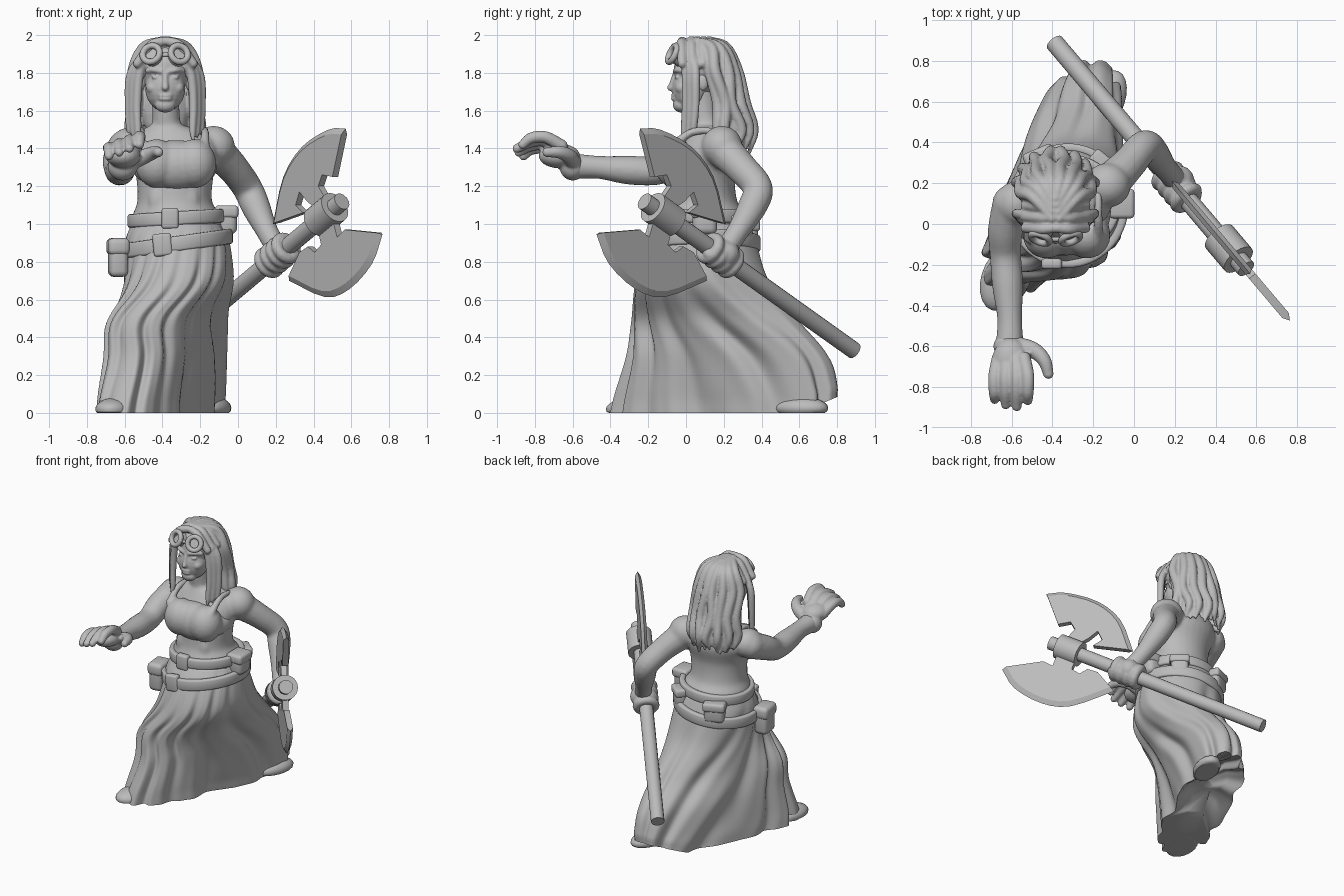
import bpy, bmesh, math, random
from mathutils import Vector, Matrix

random.seed(4)
if "Cube" in bpy.data.objects:
    bpy.data.objects.remove(bpy.data.objects["Cube"])

grey = bpy.data.materials.new("plain grey")
grey.use_nodes = True
grey.diffuse_color = (0.5, 0.5, 0.5, 1)
grey.node_tree.nodes["Principled BSDF"].inputs["Base Color"].default_value = (0.5, 0.5, 0.5, 1)


def finish(bm, name, voxel=0, relax=0, angle=40):
    """Turn a bmesh into an object, fused by voxels when asked."""
    bmesh.ops.recalc_face_normals(bm, faces=bm.faces)
    me = bpy.data.meshes.new(name)
    bm.to_mesh(me)
    bm.free()
    ob = bpy.data.objects.new(name, me)
    bpy.context.collection.objects.link(ob)
    me.materials.append(grey)
    if voxel:
        mod = ob.modifiers.new("fuse", 'REMESH')
        mod.mode, mod.voxel_size, mod.use_smooth_shade = 'VOXEL', voxel, True
        mod = ob.modifiers.new("relax", 'SMOOTH')
        mod.factor, mod.iterations = 0.5, relax
    else:
        bpy.ops.object.select_all(action='DESELECT')
        ob.select_set(True)
        bpy.context.view_layer.objects.active = ob
        bpy.ops.object.shade_smooth_by_angle(angle=math.radians(angle))
    return ob


def spline(rows, n=6):
    """Catmull-Rom through rows of numbers."""
    first = [2 * a - b for a, b in zip(rows[0], rows[1])]
    last = [2 * a - b for a, b in zip(rows[-1], rows[-2])]
    p, out = [first, *rows, last], []
    for i in range(1, len(p) - 2):
        for t in (k / n for k in range(n)):
            out.append([0.5 * (2*b + (c-a)*t + (2*a-5*b+4*c-d)*t*t + (3*b-a-3*c+d)*t**3)
                        for a, b, c, d in zip(*p[i-1:i+3])])
    return out + [list(rows[-1])]


def skin(bm, rings):
    """Bridge equal rings of points and cap both ends."""
    vs = [[bm.verts.new(c) for c in ring] for ring in rings]
    n = len(vs[0])
    for r, s in zip(vs, vs[1:]):
        for i in range(n):
            bm.faces.new((r[i], r[(i+1) % n], s[(i+1) % n], s[i]))
    bm.faces.new(vs[0][::-1])
    bm.faces.new(vs[-1])


def ball(bm, c, r, turn=0):
    r = (r, r, r) if isinstance(r, (int, float)) else r
    m = Matrix.Translation(c) @ Matrix.Rotation(turn, 4, 'Z') @ Matrix.Diagonal((*r, 1))
    return bmesh.ops.create_uvsphere(bm, u_segments=20, v_segments=12, radius=1, matrix=m)['verts']


def tube(bm, pts, ends=True, n=6, segs=14):
    """Round tube through (x, y, z, radius) points."""
    rows = spline(pts, n)
    pos = [Vector(q[:3]) for q in rows]
    rings, q, old = [], None, None
    for i, row in enumerate(rows):
        tan = (pos[min(i+1, len(pos)-1)] - pos[max(i-1, 0)]).normalized()
        q = tan.to_track_quat('Z', 'Y') if q is None else old.rotation_difference(tan) @ q
        old, r = tan, max(row[3], 0.003)
        rings.append([pos[i] + q @ Vector((r*math.cos(a), r*math.sin(a), 0))
                      for a in (math.tau*k/segs for k in range(segs))])
    skin(bm, rings)
    if ends:
        for k in (0, -1):
            ball(bm, pos[k], max(rows[k][3], 0.003))


def block(name, c, size, turn=0, tilt=0):
    bm = bmesh.new()
    m = (Matrix.Translation(c) @ Matrix.Rotation(turn, 4, 'Z') @ Matrix.Rotation(tilt, 4, 'Y')
         @ Matrix.Diagonal((*size, 1)))
    bmesh.ops.create_cube(bm, size=1, matrix=m)
    bmesh.ops.bevel(bm, geom=bm.edges[:], offset=min(size) * 0.3, segments=3, affect='EDGES', profile=0.5)
    finish(bm, name, angle=60)


# Torso, neck and both arms
bm = bmesh.new()
torso = [(0.93, -.32, .1, .25, .23), (1.04, -.325, .1, .235, .22), (1.12, -.335, .09, .198, .182),
         (1.25, -.335, .09, .205, .17), (1.38, -.34, .12, .235, .17), (1.47, -.35, .13, .2, .13), (1.52, -.37, .12, .1, .09)]
skin(bm, [[(cx + a*math.cos(t), cy + b*math.sin(t), z) for t in (math.tau*k/28 for k in range(28))]
          for z, cx, cy, a, b in spline(torso)])
tube(bm, [(-.37, .13, 1.43, .1), (-.38, .1, 1.55, .075), (-.385, .08, 1.7, .075)])
ball(bm, (-.13, .19, 1.41), (.115, .11, .11))
ball(bm, (-.58, .1, 1.41), (.1, .11, .1))
tube(bm, [(-.13, .19, 1.4, .1), (-.03, .29, 1.3, .085), (.05, .38, 1.19, .08), (.095, .35, 1.09, .077),
          (.15, .28, .97, .06), (.2, .22, .88, .058)])
tube(bm, [(-.6, .1, 1.4, .095), (-.63, -.03, 1.34, .087), (-.63, -.15, 1.285, .078), (-.62, -.3, 1.285, .077),
          (-.61, -.46, 1.3, .062), (-.61, -.58, 1.305, .068)])
for s in (-1, 1):
    ball(bm, (-.34 + s*.07, -.045, 1.12), (.065, .035, .09))
finish(bm, "torso_and_arms", 0.013, 4)

# Chest wrap with shoulder straps
bm = bmesh.new()
ball(bm, (-.335, .06, 1.3), (.225, .185, .13))
ball(bm, (-.33, -.035, 1.31), (.19, .12, .135))
for s in (-1, 1):
    ball(bm, (-.33 + s*.1, -.055, 1.32), (.115, .115, .13))
    x = -.345 + s*.17
    tube(bm, [(x, -.07, 1.41, .026), (x, .03, 1.485, .022), (x, .15, 1.485, .02), (x, .27, 1.4, .02)])
finish(bm, "chest_wrap", 0.011, 5)

# Open hand
bm = bmesh.new()
ball(bm, (-.61, -.6, 1.305), (.08, .07, .075))
ball(bm, (-.605, -.67, 1.36), (.09, .11, .065))
for i, tip in enumerate((-.86, -.885, -.895, -.865)):
    x, z, dx = -.665 + i*.042, 1.395 + (i - 1.5)*.02, (i - 1.5) * .012
    tube(bm, [(x, -.66, z - .01, .034), (x + dx, -.745, z + .035, .032), (x + dx, -.82, z + .03, .03),
              (x + dx, tip, z - .005, .024)])
tube(bm, [(-.56, -.6, 1.33, .045), (-.49, -.62, 1.36, .04), (-.44, -.67, 1.38, .034), (-.42, -.735, 1.38, .026)])
finish(bm, "open_hand", 0.008, 2)

# Axe shaft and collar
A, B = Vector((-.39, .89, .33)), Vector((.55, -.22, 1.12))
axis = (B - A).normalized()
on = lambda t, r: (*A.lerp(B, t), r)
bm = bmesh.new()
tube(bm, [on(0, .046), on(1, .048)], ends=False)
tube(bm, [on(.86, .086), on(.96, .086)], ends=False, segs=24)
finish(bm, "axe_shaft")

# Gripping hand
bm = bmesh.new()
ball(bm, (.21, .2, .835), (.08, .085, .09))
tube(bm, [(.2, .22, .88, .058), (.225, .215, .84, .07)])
turn = axis.to_track_quat('Z', 'Y')
for i in range(4):
    c = Vector(on(.59 + i*.032, 0)[:3])
    loop = [c + turn @ Vector((.062*math.cos(a), .062*math.sin(a), 0)) for a in (math.tau*k/10 for k in range(11))]
    tube(bm, [(*p, .03) for p in loop], n=2, segs=10)
tube(bm, [(.2, .15, .89, .035), (.26, .11, .89, .032), (.3, .12, .84, .027)])
finish(bm, "gripping_hand", 0.008, 2)

# Axe blades
side = Vector((.763, .646, 0)) * .02
hub = Vector((.46, 1.07))


def blade(name, outer, inner):
    bm = bmesh.new()
    put = lambda p, k: bm.verts.new(Vector((p[0], .89 - 1.181*(p[0] + .39), p[1])) + side*k)
    outer = [Vector(p[:2]) for p in spline(outer, 3)]
    n = len(outer)
    shape = [p.lerp(hub, .07) for p in outer] + [Vector(p) for p in inner]
    edge = [put(p, 0) for p in outer]
    front, back = [put(p, 1) for p in shape], [put(p, -1) for p in shape]
    bm.faces.new(front)
    bm.faces.new(back[::-1])
    for i in range(n - 1):
        bm.faces.new((edge[i], edge[i+1], front[i+1], front[i]))
        bm.faces.new((edge[i+1], edge[i], back[i], back[i+1]))
    for i in range(n - 1, len(shape)):
        j = (i + 1) % len(shape)
        bm.faces.new((front[i], front[j], back[j], back[i]))
    for i in (0, n - 1):
        bm.faces.new((edge[i], front[i], back[i]))
    finish(bm, name, angle=15)


blade("upper_blade", [(.57, 1.505), (.48, 1.5), (.34, 1.41), (.24, 1.25), (.185, 1)],
      [(.36, 1.06), (.32, 1.1), (.34, 1.17), (.38, 1.12), (.44, 1.07), (.48, 1.13), (.44, 1.2), (.46, 1.26), (.515, 1.25)])
blade("lower_blade", [(.765, .945), (.71, .79), (.59, .655), (.46, .613), (.27, .7)],
      [(.34, .85), (.385, .88), (.42, .85), (.455, .89), (.43, 1), (.51, 1.05), (.54, .93), (.58, .97)])

# Skirt with swept folds: height, centre, long and short radius, turn, squareness
cuts = [(1.0, -.325, .1, .235, .24, 0, 1), (.9, -.32, .09, .285, .275, .1, 1), (.7, -.315, .09, .355, .275, .26, .95),
        (.5, -.35, .15, .45, .22, .4, .85), (.3, -.375, .22, .55, .205, .4, .78),
        (.1, -.4, .22, .61, .19, .4, .72), (0, -.41, .21, .625, .185, .4, .72)]


def oval(cx, cy, a, b, phi, power, t):
    c, s = math.cos(t), math.sin(t)
    u = a * math.copysign(abs(c)**power, c)
    v = b * math.copysign(abs(s)**power, s)
    return cx + u*math.sin(phi) + v*math.cos(phi), cy + u*math.cos(phi) - v*math.sin(phi)


bm = bmesh.new()
rings = []
for z, cx, cy, a, b, phi, power in spline(cuts, 8):
    ring = []
    knee = .055 * math.exp(-((z - .48) / .14)**2)
    for t in (math.tau*k/180 for k in range(180)):
        ph = 11*t - 9*z*math.sin(t) + .8*math.sin(3*t + .5) + .7*math.sin(5*z)
        deep = .02 * min(1, max(0, 1.0 - z) * 1.8) * (.9 + .35*math.sin(5*t + 4*z))
        d = deep * (math.sin(ph) + .35*math.sin(2*ph + 1))
        x, y = oval(cx, cy, a + d, b + d, phi, power, t)
        ring.append((x - knee*max(0, -math.cos(t)), y, z + max(0, .3 - z) * max(0, y - .6) * 1.4))
    rings.append(ring)
# Hollow underside behind the front foot
for k, rise in ((.88, .02), (.6, .09), (.3, .12)):
    rings.append([(cx + (x - cx)*k, cy + (y - cy)*k, z + rise*min(1, max(0, 3*y + .2))) for x, y, z in ring])
skin(bm, rings)
finish(bm, "skirt", angle=80)

# Feet with flat soles
bm = bmesh.new()
for c, r, a in (((-.65, -.27, .02), (.1, .16, .06), -.3), ((-.13, .61, .025), (.085, .15, .06), -.35)):
    for v in ball(bm, c, r, a):
        v.co.z = max(v.co.z, 0)
finish(bm, "feet")


# Belts, buckles and pouches
def belt(name, z, slope, half, cut):
    bm = bmesh.new()
    pts = [oval(*cut, 1, math.tau*k/64) for k in range(64)]
    rows = [[bm.verts.new((x, y, z + slope*(x + .33) + s*half)) for x, y in pts] for s in (-1, 1)]
    for i in range(64):
        j = (i + 1) % 64
        bm.faces.new((rows[0][i], rows[0][j], rows[1][j], rows[1][i]))
    ob = finish(bm, name)
    mod = ob.modifiers.new("thickness", 'SOLIDIFY')
    mod.thickness, mod.offset = .04, 0
    mod = ob.modifiers.new("rounding", 'BEVEL')
    mod.width, mod.segments = .012, 2


belt("upper_belt", 1.03, .06, .036, (-.325, .1, .222, .24, 0))
belt("lower_belt", .895, .14, .04, (-.325, .09, .285, .278, .1))
block("upper_buckle", (-.36, -.13, 1.03), (.09, .05, .11))
block("lower_buckle", (-.4, -.195, .89), (.1, .05, .12), tilt=-.1)
for name, c, size, a in (("right_hip_pouch", (-.635, -.02, .82), (.1, .14, .2), .1),
                         ("left_hip_pouch", (-.06, .1, 1.02), (.11, .13, .15), 0),
                         ("back_left_pouch", (-.16, .29, .98), (.12, .09, .13), -.7),
                         ("back_right_pouch", (-.46, .32, .95), (.14, .09, .14), .4)):
    block(name, c, size, a)
    block(name + "_flap", (c[0], c[1], c[2] + size[2]*.3), (size[0] + .015, size[1] + .015, size[2]*.45), a)

# Head and face
X = -.385
bm = bmesh.new()
ball(bm, (X, .08, 1.82), (.13, .145, .145))
ball(bm, (X, .025, 1.72), (.107, .1, .125))
ball(bm, (X, -.025, 1.63), (.055, .045, .04))
tube(bm, [(X, -.06, 1.79, .014), (X, -.072, 1.745, .016), (X, -.082, 1.722, .018)])
for z in (1.662, 1.68):
    ball(bm, (X, -.063, z), (.036, .017, .01))
for s in (-1, 1):
    tube(bm, [(X + s*.02, -.058, 1.807, .013), (X + s*.06, -.05, 1.815, .013), (X + s*.095, -.015, 1.81, .012)])
    ball(bm, (X + s*.066, -.012, 1.72), (.036, .045, .035))
    ball(bm, (X + s*.05, -.048, 1.777), (.024, .013, .01))
    ball(bm, (X + s*.125, .09, 1.75), (.018, .03, .045))
finish(bm, "head", 0.007, 2)

# Hair parted down the middle, with long wavy locks
bm = bmesh.new()
ball(bm, (X, .1, 1.835), (.145, .155, .135))
ball(bm, (X, .21, 1.64), (.13, .075, .22))
for i in range(17):
    u = i/8 - 1
    a, w, d = u*1.45, random.uniform(-.1, .1), (i % 2) * .03 - .015
    s, c = zip(*((math.sin(a + w*k), math.cos(a + w*k)) for k in (0, 1, -1, 1, -1)))
    tube(bm, [(X + .02*u, .14 - .13*abs(u), 1.965 + d/2, .022), (X + (.105 + d)*s[0], .1 + (.1 + d)*c[0], 1.935, .028),
              (X + (.16 + d)*s[1], .12 + (.14 + d)*c[1], 1.81, .03), (X + (.17 + d)*s[2], .14 + (.165 + d)*c[2], 1.64, .03),
              (X + (.18 + d)*s[3], .16 + (.185 + d)*c[3], 1.5, .027),
              (X + .18*s[4], .16 + .18*c[4], 1.39 + w/3 + .05*abs(u), .01)])
for s in (-1, 1):
    for y in (-.02, .035, .09):
        tube(bm, [(X + s*.01, y, 1.968, .024), (X + s*.075, y - .005, 1.945, .027), (X + s*.148, y, 1.85, .024)])
    for k in range(3):
        x, y = .135 + k*.022, k*.025
        tube(bm, [(X + s*.09, y - .01, 1.92, .02), (X + s*x, y, 1.8, .024), (X + s*(x + .014), y, 1.64, .022),
                  (X + s*(x + .01), y - .01, 1.5, .018), (X + s*(x + .012), y - .02, 1.44 + k*.02, .007)])
finish(bm, "hair", 0.008, 1)

# Goggles pushed up on the brow
bm = bmesh.new()
for s in (-1, 1):
    c = Vector((X + s*.07, -.058, 1.895))
    face = Vector((s*.3, -.85, .4)).to_track_quat('Z', 'Y')
    rim = [c + face @ Vector((.047*math.cos(a), .047*math.sin(a), .015)) for a in (math.tau*k/16 for k in range(17))]
    tube(bm, [(*p, .017) for p in rim], n=2, segs=10)
    back = c - face @ Vector((0, 0, .05))
    tube(bm, [(*back, .05), (*c, .044)], ends=False, segs=20)
tube(bm, [(X - .03, -.075, 1.895, .012), (X + .03, -.075, 1.895, .012)])
finish(bm, "goggles")
